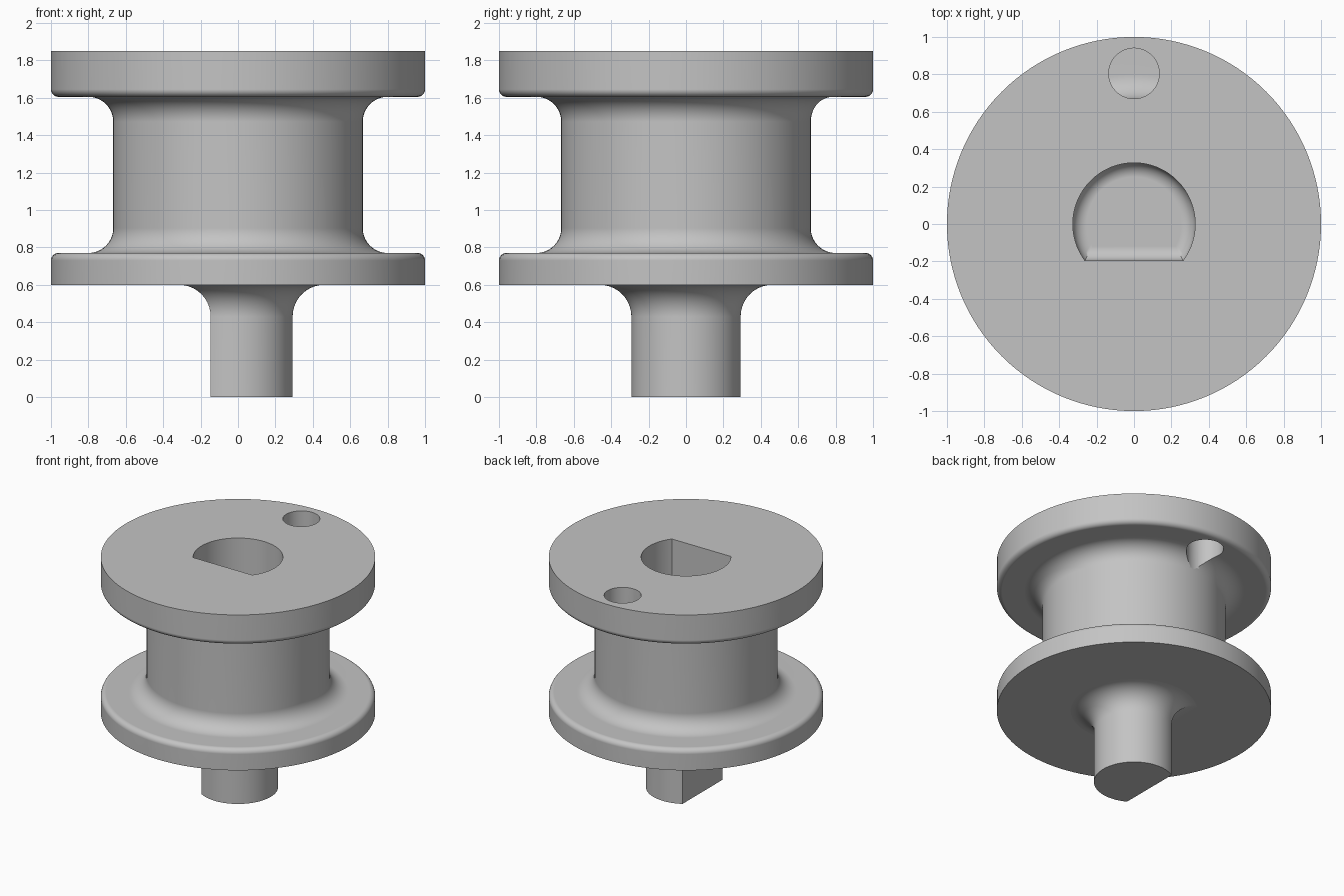
import bpy, bmesh, math

cube = bpy.data.objects.get("Cube")
if cube:
    bpy.data.objects.remove(cube, do_unlink=True)

SIDES = 128
STEPS = 10

grey = bpy.data.materials.new("plain grey")
grey.use_nodes = True
colour = (0.55, 0.55, 0.55, 1)
grey.diffuse_color = colour
grey.node_tree.nodes["Principled BSDF"].inputs["Base Color"].default_value = colour


def arc(cx, cz, r, start, end):
    """Points of a quarter round in the profile plane."""
    angles = [math.radians(start + (end - start) * i / STEPS) for i in range(STEPS + 1)]
    return [(cx + r * math.cos(a), cz + r * math.sin(a)) for a in angles]


def circle(r):
    return [(r * math.cos(2 * math.pi * i / SIDES), r * math.sin(2 * math.pi * i / SIDES))
            for i in range(SIDES)]


def d_shape(r, flat, turn):
    """Circle cut by a flat at distance 'flat'; the flat faces direction 'turn'."""
    half = math.acos(flat / r)
    sweep = 2 * math.pi - 2 * half
    angles = [math.radians(turn) + half + sweep * i / 72 for i in range(73)]
    return [(r * math.cos(a), r * math.sin(a)) for a in angles]


def loft(name, rings):
    """Skin a stack of (outline, height) rings and cap both ends."""
    bm = bmesh.new()
    loops = [[bm.verts.new((x, y, z)) for x, y in outline] for outline, z in rings]
    for low, high in zip(loops, loops[1:]):
        for i in range(len(low)):
            j = (i + 1) % len(low)
            bm.faces.new((low[i], low[j], high[j], high[i]))
    bm.faces.new(loops[0][::-1])
    bm.faces.new(loops[-1])
    bmesh.ops.recalc_face_normals(bm, faces=bm.faces)
    mesh = bpy.data.meshes.new(name)
    bm.to_mesh(mesh)
    bm.free()
    mesh.materials.append(grey)
    obj = bpy.data.objects.new(name, mesh)
    bpy.context.collection.objects.link(obj)
    return obj


def activate(obj):
    bpy.ops.object.select_all(action='DESELECT')
    obj.select_set(True)
    bpy.context.view_layer.objects.active = obj


def cut(obj, cutter):
    mod = obj.modifiers.new("cut", 'BOOLEAN')
    mod.operation = 'DIFFERENCE'
    mod.solver = 'EXACT'
    mod.object = cutter
    activate(obj)
    bpy.ops.object.modifier_apply(modifier=mod.name)
    bpy.data.objects.remove(cutter, do_unlink=True)


def finish(obj):
    activate(obj)
    bpy.ops.object.shade_smooth_by_angle(angle=math.radians(30))
    mod = obj.modifiers.new("clean shading", 'WEIGHTED_NORMAL')
    mod.keep_sharp = True


# Spool: two flanges joined to the drum by fillets
drum, fillet, edge = 0.667, 0.133, 0.04
base, low, high, top = 0.6, 0.77, 1.605, 1.85
profile = [(1, base)]
profile += arc(1 - edge, low - edge, edge, 0, 90)
profile += arc(drum + fillet, low + fillet, fillet, 270, 180)
profile += arc(drum + fillet, high - fillet, fillet, 180, 90)
profile += arc(1 - edge, high + edge, edge, 270, 360)
profile += [(1, top)]
spool = loft("spool", [(circle(r), z) for r, z in profile])

# D-shaped socket with a rounded floor
floor, round_r = 1.2, 0.075
rings = [(d_shape(0.327 - round_r + x, 0.195 - round_r + x, 270), z)
         for x, z in arc(0, floor + round_r, round_r, 270, 360)]
rings.append((d_shape(0.327, 0.195, 270), top + 0.1))
cut(spool, loft("socket_cutter", rings))

# Pin hole through the upper flange
pin = [(x, y + 0.805) for x, y in circle(0.135)]
cut(spool, loft("pin_cutter", [(pin, 1.3), (pin, top + 0.1)]))
finish(spool)

# D-shaped drive peg flaring into the lower flange
peg_r, peg_flat, flare = 0.292, 0.146, 0.17
rings = [(d_shape(peg_r, peg_flat, 180), 0)]
rings += [(d_shape(peg_r + flare + x, peg_flat + flare + x, 180), z)
          for x, z in arc(0, base - flare, flare, 180, 90)]
rings.append((d_shape(peg_r + flare, peg_flat + flare, 180), base + 0.05))
finish(loft("drive_peg", rings))
